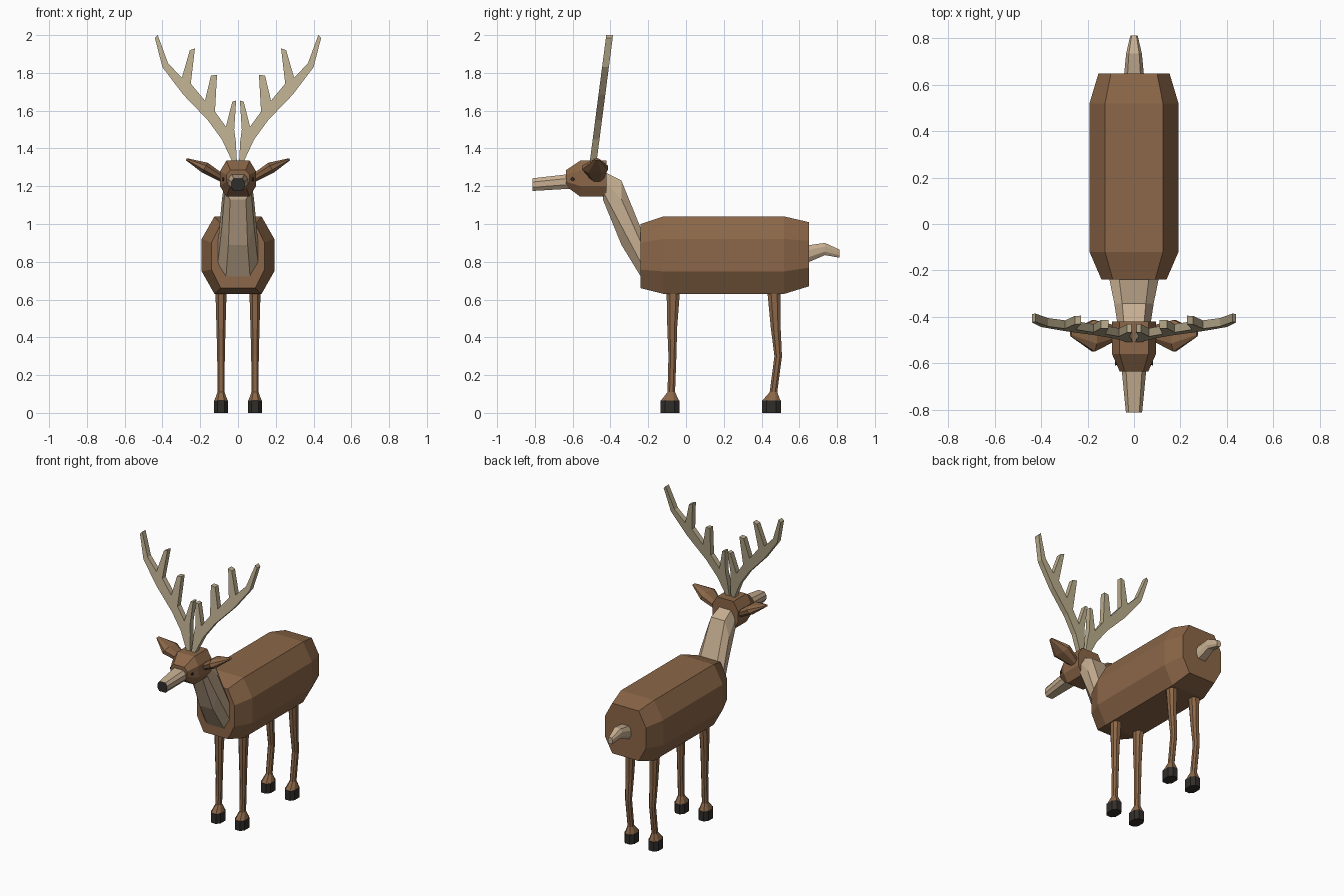
import bpy, bmesh
from mathutils import Vector

X, Y, Z = Vector((1, 0, 0)), Vector((0, 1, 0)), Vector((0, 0, 1))


def material(name, rgb):
    m = bpy.data.materials.new(name)
    m.diffuse_color = (*rgb, 1)
    return m


BROWN = material("brown", (0.26, 0.135, 0.065))
TAN = material("tan", (0.56, 0.42, 0.28))
HORN = material("horn", (0.5, 0.42, 0.27))
DARK = material("dark", (0.03, 0.026, 0.023))


def finish(bm, name, mats):
    bmesh.ops.recalc_face_normals(bm, faces=bm.faces)
    me = bpy.data.meshes.new(name)
    bm.to_mesh(me)
    bm.free()
    for m in mats:
        me.materials.append(m)
    ob = bpy.data.objects.new(name, me)
    bpy.context.collection.objects.link(ob)
    return ob


def loft(name, rings, u, v, mats, fu=0.65, fv=0.42, end_mat=0):
    """Skin eight-sided rings given as (centre, half size along u, half size along v)."""
    octagon = [(1, fv), (fu, 1), (-fu, 1), (-1, fv), (-1, -fv), (-fu, -1), (fu, -1), (1, -fv)]
    bm = bmesh.new()
    loops = [[bm.verts.new(Vector(c) + u * a * p + v * b * q) for p, q in octagon]
             for c, a, b in rings]
    for lo, hi in zip(loops, loops[1:]):
        for i in range(8):
            j = (i + 1) % 8
            bm.faces.new((lo[i], lo[j], hi[j], hi[i]))
    bm.faces.new(loops[0])
    bm.faces.new(loops[-1]).material_index = end_mat
    return finish(bm, name, mats)


def along_y(name, rows, mats, **kw):
    """rows: y, bottom z, top z, half width"""
    rings = [((0, y, (b + t) / 2), w, (t - b) / 2) for y, b, t, w in rows]
    return loft(name, rings, X, Z, mats, **kw)


# Trunk, neck, head, muzzle with dark nose tip, tail
along_y("body", [(-0.24, 0.66, 1.00, 0.14), (-0.12, 0.63, 1.04, 0.192),
                 (0.52, 0.63, 1.04, 0.192), (0.65, 0.67, 1.01, 0.153)], [BROWN])
along_y("neck", [(-0.22, 0.69, 0.93, 0.11), (-0.342, 0.89, 1.23, 0.085),
                 (-0.44, 1.13, 1.28, 0.07)], [TAN], fu=0.6)
along_y("head", [(-0.42, 1.145, 1.335, 0.095), (-0.56, 1.145, 1.335, 0.095),
                 (-0.635, 1.20, 1.285, 0.062)], [BROWN])
along_y("muzzle", [(-0.61, 1.187, 1.265, 0.055), (-0.812, 1.175, 1.242, 0.035)],
        [TAN, DARK], end_mat=1)
along_y("tail", [(0.63, 0.79, 0.885, 0.044), (0.735, 0.835, 0.90, 0.034),
                 (0.812, 0.822, 0.865, 0.016)], [TAN])

# Antler outline (x, z), traced from the inner base round to the outer base
OUTLINE = [(0.004, 1.30), (0.012, 1.44), (0.02, 1.50), (0.01, 1.653), (0.03, 1.648),
           (0.064, 1.515), (0.122, 1.595), (0.111, 1.79), (0.143, 1.786), (0.175, 1.653),
           (0.25, 1.743), (0.228, 1.93), (0.255, 1.92), (0.297, 1.775), (0.37, 1.85),
           (0.425, 2.0), (0.44, 1.985), (0.40, 1.83), (0.29, 1.685), (0.16, 1.55),
           (0.085, 1.447), (0.035, 1.34), (0.035, 1.30)]

# Leg shapes: z, centre y, half size in y
FRONT = [(0.70, -0.066, 0.038), (0.45, -0.073, 0.026), (0.30, -0.072, 0.021),
         (0.11, -0.078, 0.02), (0.065, -0.085, 0.048)]
BACK = [(0.70, 0.463, 0.038), (0.45, 0.475, 0.026), (0.30, 0.488, 0.02),
        (0.11, 0.463, 0.02), (0.065, 0.452, 0.048)]

for side, s in (("right", 1), ("left", -1)):
    # Antler: flat outline with thickness, leaning back
    bm = bmesh.new()
    sheets = [[bm.verts.new((s * x, -0.49 + (z - 1.34) * 0.13 + d, z)) for x, z in OUTLINE]
              for d in (-0.018, 0.018)]
    for sheet in sheets:
        bm.faces.new(sheet)
    n = len(OUTLINE)
    for i in range(n):
        j = (i + 1) % n
        bm.faces.new((sheets[0][i], sheets[0][j], sheets[1][j], sheets[1][i]))
    finish(bm, "antler_" + side, [HORN])

    # Ear: leaf-shaped spindle pointing out and up
    loft("ear_" + side, [((s * 0.075, -0.47, 1.238), 0.03, 0.02),
                         ((s * 0.175, -0.482, 1.298), 0.068, 0.03),
                         ((s * 0.273, -0.472, 1.343), 0.012, 0.006)],
         Y, Vector((-s * 0.5, 0, 0.87)), [BROWN], fu=0.5, fv=0.42)

    # Eye: small dark stud on the tapered cheek
    loft("eye_" + side, [((s * 0.07, -0.595, 1.237), 0.012, 0.012),
                         ((s * 0.083, -0.602, 1.237), 0.009, 0.009)],
         Y, Z, [DARK], fu=0.42)

    # Legs and hooves
    for end, rows in (("front", FRONT), ("back", BACK)):
        widths = (0.031, 0.024, 0.02, 0.019, 0.035)
        loft(f"{end}_leg_{side}", [((s * 0.09, y, z), w, h) for (z, y, h), w in zip(rows, widths)],
             X, Y, [BROWN], fu=0.5, fv=0.45)
        y = rows[-1][1]
        loft(f"{end}_hoof_{side}", [((s * 0.09, y, z), 0.037, 0.05) for z in (0.065, 0)],
             X, Y, [DARK], fu=0.5, fv=0.5)
